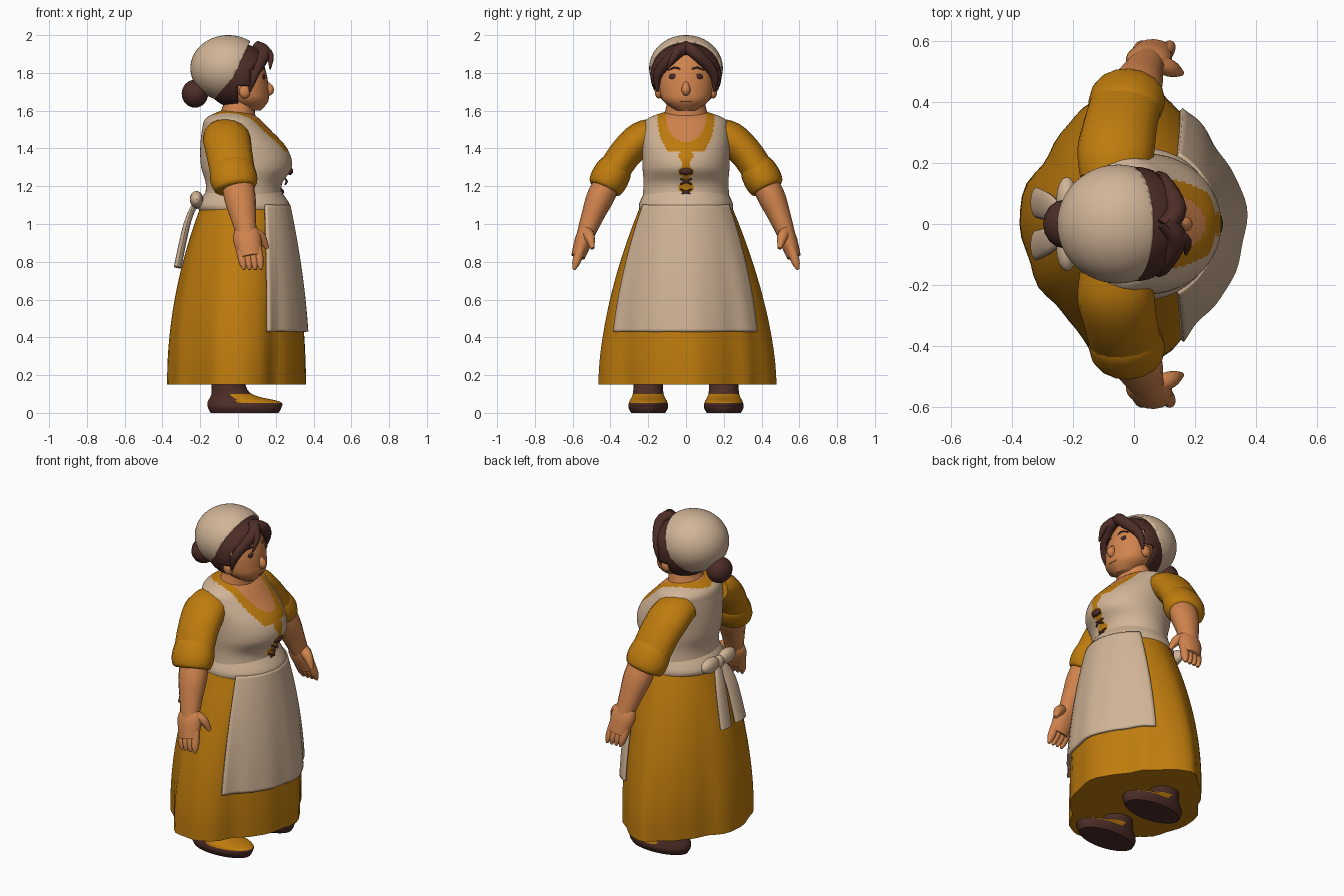
import bpy, bmesh
from math import sin, cos, pi, hypot, radians
from mathutils import Vector, Matrix

if "Cube" in bpy.data.objects:
    bpy.data.objects.remove(bpy.data.objects["Cube"])


def material(name, *rgb):
    mat = bpy.data.materials.new(name)
    mat.use_nodes = True
    mat.diffuse_color = (*rgb, 1)
    mat.node_tree.nodes["Principled BSDF"].inputs["Base Color"].default_value = (*rgb, 1)
    return mat


CREAM = material("cream linen", .64, .46, .31)
GOLD = material("mustard cloth", .52, .2, .004)
SKIN = material("skin", .64, .23, .075)
BROWN = material("dark brown", .075, .026, .02)
LIP = material("lip", .48, .14, .05)
SIDES = (("left", 1), ("right", -1))


def finish(name, bm, mats, rule=None, thick=0):
    """Turn a bmesh into a smooth object, colouring faces by an optional rule."""
    bmesh.ops.recalc_face_normals(bm, faces=bm.faces)
    if rule:
        for face in bm.faces:
            face.material_index = rule(face.calc_center_median())
    mesh = bpy.data.meshes.new(name)
    bm.to_mesh(mesh)
    bm.free()
    ob = bpy.data.objects.new(name, mesh)
    bpy.context.collection.objects.link(ob)
    for mat in mats:
        mesh.materials.append(mat)
    bpy.ops.object.select_all(action='DESELECT')
    ob.select_set(True)
    bpy.context.view_layer.objects.active = ob
    bpy.ops.object.shade_smooth_by_angle(angle=radians(45))
    if thick:
        shell = ob.modifiers.new("thickness", 'SOLIDIFY')
        shell.thickness, shell.offset = thick, 0


def smooth_path(sections, steps):
    """Catmull-Rom interpolation of (x, y, z, radius_u, radius_v) sections."""
    pts = [Vector(section) for section in sections]
    out = []
    for i, (b, c) in enumerate(zip(pts, pts[1:])):
        a, d = pts[max(i - 1, 0)], pts[min(i + 2, len(pts) - 1)]
        for j in range(steps):
            t = j / steps
            out.append(b + (c - a) * (t / 2) + (a * 2 - b * 5 + c * 4 - d) * (t * t / 2)
                       + (b * 3 - a - c * 3 + d) * (t ** 3 / 2))
    return out + [pts[-1]]


def loft(name, sections, mats, sides=16, steps=4, level=False, rule=None, fold=None, arc=None, thick=0):
    """Skin elliptical sections; level keeps them horizontal, arc leaves the skin open."""
    path = smooth_path(sections, steps)
    bm = bmesh.new()
    rings = []
    for i, point in enumerate(path):
        u, v = Vector((1, 0, 0)), Vector((0, 1, 0))
        if not level:
            ahead, behind = path[min(i + 1, len(path) - 1)], path[max(i - 1, 0)]
            tangent = Vector((ahead - behind)[:3]).normalized()
            u = (u - tangent * u.dot(tangent)).normalized()
            v = tangent.cross(u)
        x, y, z, radius_u, radius_v = point
        ring = []
        for j in range(sides + 1 if arc else sides):
            a = arc * (2 * j / sides - 1) if arc else 2 * pi * j / sides
            swell = 1 + fold(a, z) if fold else 1
            offset = u * (radius_u * cos(a)) + v * (radius_v * sin(a))
            ring.append(bm.verts.new(Vector((x, y, z)) + offset * swell))
        rings.append(ring)
    for low, high in zip(rings, rings[1:]):
        for j in range(sides):
            k = j + 1 if arc else (j + 1) % sides
            bm.faces.new((low[j], low[k], high[k], high[j]))
    if not arc:
        bm.faces.new(reversed(rings[0]))
        bm.faces.new(rings[-1])
    finish(name, bm, mats, rule, thick)


def stack(name, rows, mats, y=0, **options):
    """Level loft from rows of height, x centre, depth radius and width radius."""
    sections = [(x, y, z, depth, width) for z, x, depth, width in rows]
    loft(name, sections, mats, level=True, **options)


def tube(name, points, mat, wide=1, mirror=1):
    """Tapered tube from x, y, z, radius points; wide stretches it front to back."""
    loft(name, [(x, y * mirror, z, r * wide, r) for x, y, z, r in points], [mat])


def ball(name, place, size, mat, keep=None, cut=None, segments=16, thick=0):
    """Ellipsoid, optionally thinned by a face rule or cut by a plane."""
    bm = bmesh.new()
    bmesh.ops.create_uvsphere(bm, u_segments=segments, v_segments=segments, radius=1,
                              matrix=Matrix.Translation(place) @ Matrix.Diagonal((*size, 1)))
    if keep:
        gone = [face for face in bm.faces if not keep(face.calc_center_median())]
        bmesh.ops.delete(bm, geom=gone, context='FACES')
    if cut:
        bmesh.ops.bisect_plane(bm, geom=bm.verts[:] + bm.edges[:] + bm.faces[:],
                               plane_co=cut[0], plane_no=cut[1], clear_outer=True)
    finish(name, bm, [mat], thick=thick)


# Skirt and apron follow one flared bell with shared pleats
HEM, WAIST = .15, 1.1


def pleats(a, z):
    ripple = .02 * sin(9 * a) + .01 * sin(16 * a + z)
    return max(0, WAIST - z) * (ripple - .13 * sin(2 * a) ** 2)


def bell(bottom, margin=0):
    rows = []
    for i in range(9):
        z = bottom + (WAIST - bottom) * i / 8
        t = (z - HEM) / (WAIST - HEM)
        rows.append((z, .04 * t * t - .01, .365 - .14 * t * t + margin, .47 - .23 * t ** 1.7 + margin))
    return rows


stack("skirt", bell(HEM), [GOLD], sides=64, fold=pleats)
stack("apron", bell(.43, margin=.015), [CREAM], sides=36, fold=pleats, arc=radians(62), thick=.015)


# Bodice with neckline trim and lacing panel
def bodice_rule(c):
    depth = .185 if c.x > .05 else .15
    from_neck = hypot((c.x - .05) / depth, c.y / .11)
    if c.z > 1.38 and from_neck < 1.38:
        return 2 if from_neck < 1 else 1
    in_panel = c.x > .1 and WAIST < c.z < 1.42 and abs(c.y) < .028 + .012 * sin(c.z * 75)
    return int(in_panel)


torso = [(1.05, .03, .22, .24), (1.2, .03, .2, .225), (1.3, .045, .24, .23), (1.4, .03, .23, .23),
         (1.5, -.01, .18, .225), (1.56, -.03, .14, .2), (1.6, -.02, .07, .09)]
stack("bodice", torso, [CREAM, GOLD, SKIN], sides=144, steps=12, rule=bodice_rule)
stack("waistband", [(1.06, .03, .225, .24), (WAIST, .03, .245, .25), (1.17, .03, .2, .22)], [CREAM], sides=40)
for i in range(3):
    x, z = .23 + .02 * i, 1.17 + .055 * i
    for side, s in SIDES:
        tube(side + "_lace", [(x, -.03 * s, z - .015, .004), (x + .008, 0, z, .006), (x, .03 * s, z + .015, .004)],
             BROWN)
ball("lace_knot", (.275, 0, 1.28), (.017, .035, .02), BROWN)

# Bow at the back
ball("bow_knot", (-.22, 0, 1.12), (.03, .04, .04), CREAM)
for side, s in SIDES:
    ball(side + "_bow_loop", (-.22, .08 * s, 1.13), (.035, .075, .045), CREAM)
    tube(side + "_bow_tail", [(-.22, .01, 1.12, .03), (-.27, .05, 1, .045), (-.32, .07, .77, .05)],
         CREAM, wide=.4, mirror=s)


# Arms follow one drooping curve from shoulder to fingertips
def limb(name, stations, mat, wide, mirror, shift=0):
    points = [(.12 * t * t - .05 + shift, .15 + .43 * t, 1.48 - .68 * t * t, r) for t, r in stations]
    tube(name, points, mat, wide, mirror)


for side, s in SIDES:
    limb(side + "_sleeve", [(0, .08), (.2, .09), (.4, .087), (.55, .085)], GOLD, 1.4, s, shift=-.015)
    limb(side + "_cuff", [(.49, .08), (.53, .095), (.6, .1), (.65, .09), (.66, .07)], GOLD, 1.25, s, shift=-.015)
    limb(side + "_forearm", [(.55, .07), (.7, .073), (.8, .06), (.9, .045)], SKIN, 1.15, s)
    limb(side + "_hand", [(.85, .03), (.9, .047), (.98, .037)], SKIN, 1.6, s)
    for i in range(4):
        limb(side + "_finger", [(.94, .025), (1, .022), (1.03, .007)], SKIN, 1, s, shift=.03 * (i - 1.5))
    tube(side + "_thumb", [(.07, .53, .96, .03), (.12, .51, .93, .028), (.155, .495, .87, .01)], SKIN, mirror=s)
    # Shoe with a coloured upper over the toes
    stack(side + "_shoe", [(0, .035, .18, .09), (.03, .035, .195, .105), (.06, .03, .19, .1),
                           (.11, -.04, .1, .08), (.25, -.06, .085, .075)], [BROWN, GOLD], y=.2 * s,
          sides=64, steps=8, rule=lambda c: int(.05 < c.z < .1 and c.x + c.z > .06))

# Head and neck
stack("neck", [(1.53, -.02, .12, .14), (1.6, 0, .09, .11), (1.7, .02, .08, .09)], [SKIN], sides=24)
stack("head", [(1.6, .07, .05, .05), (1.65, .055, .105, .12), (1.71, .04, .122, .14),
               (1.8, .03, .12, .138), (1.9, .01, .1, .1), (1.94, 0, .05, .05)], [SKIN], sides=32)
tube("nose", [(.145, 0, 1.75, .012), (.168, 0, 1.71, .024), (.15, 0, 1.685, .012)], SKIN)
ball("mouth", (.153, 0, 1.65), (.008, .036, .005), LIP)
for side, s in SIDES:
    ball(side + "_eye", (.135, .065 * s, 1.78), (.01, .026, .015), BROWN)
    ball(side + "_ear", (.035, .145 * s, 1.7), (.03, .02, .035), SKIN)
    tube(side + "_brow", [(.14, .03, 1.82, .004), (.137, .06, 1.828, .005), (.12, .095, 1.815, .003)],
         BROWN, mirror=s)
    # Swept fringe ending in a curl before the ear
    tube(side + "_fringe", [(.1, -.01, 1.94, .03), (.14, .05, 1.905, .033), (.09, .145, 1.8, .026),
                            (.06, .15, 1.7, .006)], BROWN, mirror=s)
tube("loose_lock", [(.13, -.03, 1.93, .025), (.17, -.06, 1.89, .02), (.17, -.1, 1.82, .004)], BROWN)


# Hair under a slanted cloth cap, with a bun behind
def hair_keep(c):
    over_brow = c.z > 1.9 - 3 * c.y * c.y
    return over_brow or c.x < (.075 if c.z > 1.735 else 0)


ball("hair", (0, 0, 1.785), (.175, .185, .17), BROWN, keep=hair_keep, segments=48, thick=.006)
ball("cap", (-.052, 0, 1.825), (.195, .19, .17), CREAM, cut=((.07, 0, 1.98), (1, 0, -.46)),
     segments=48, thick=.01)
ball("hair_bun", (-.228, 0, 1.69), (.07, .08, .074), BROWN)
